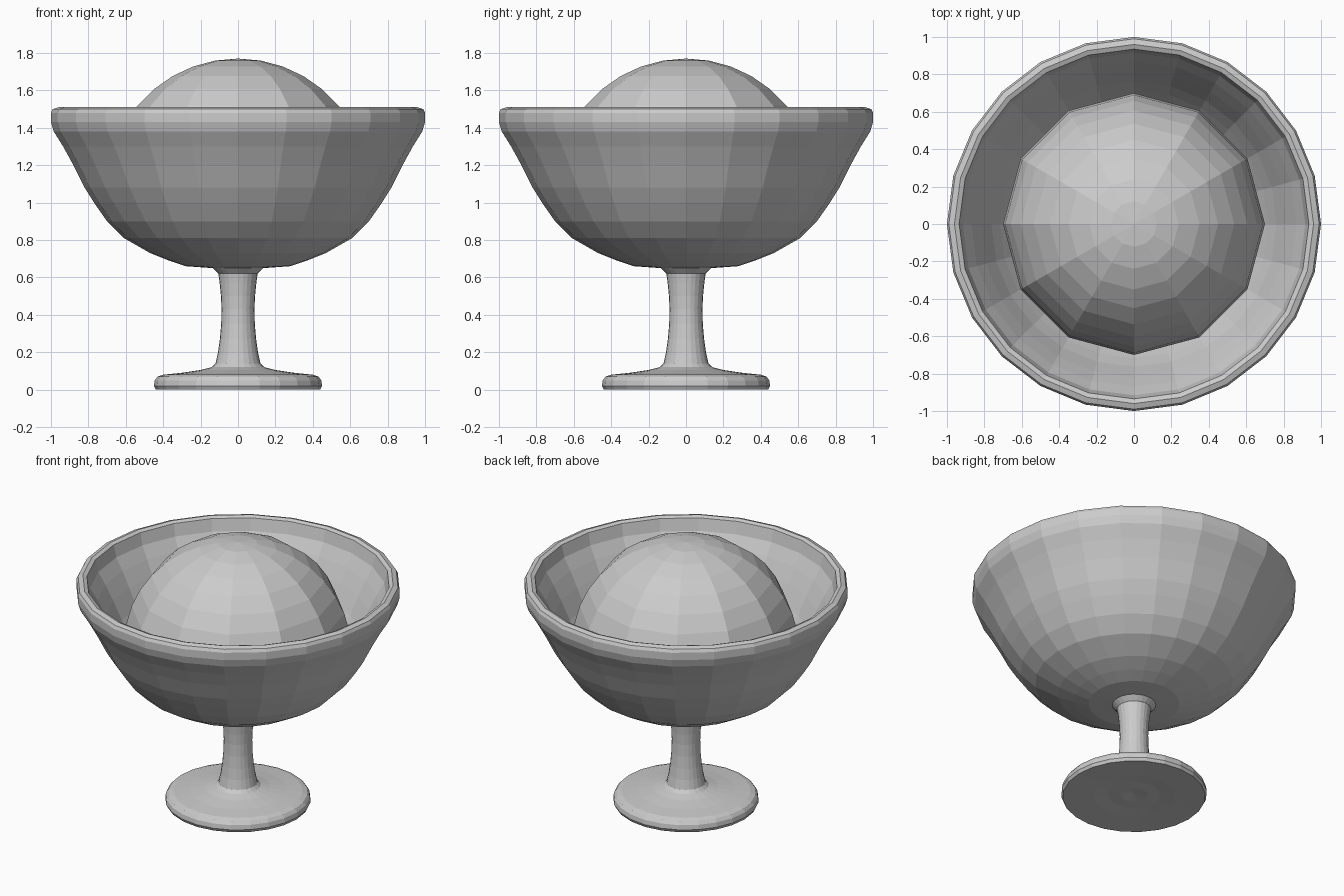
import bpy
import bmesh
from math import sin, cos, pi, radians

cube = bpy.data.objects.get("Cube")
if cube:
    bpy.data.objects.remove(cube, do_unlink=True)

grey = bpy.data.materials.new("plain_grey")
grey.use_nodes = True
colour = (0.6, 0.6, 0.6, 1)
grey.diffuse_color = colour
grey.node_tree.nodes["Principled BSDF"].inputs["Base Color"].default_value = colour


def lathe(name, profile, sides):
    """Spin an (r, z) profile about the z axis, with flat faces."""
    bm = bmesh.new()
    rings = []
    for r, z in profile:
        if r == 0:
            rings.append([bm.verts.new((0, 0, z))] * sides)
        else:
            rings.append([bm.verts.new((r * cos(2 * pi * i / sides),
                                        r * sin(2 * pi * i / sides), z))
                          for i in range(sides)])
    for a, b in zip(rings, rings[1:]):
        for i in range(sides):
            j = (i + 1) % sides
            corners = list(dict.fromkeys((a[i], a[j], b[j], b[i])))
            bm.faces.new(corners)
    bmesh.ops.recalc_face_normals(bm, faces=bm.faces)
    mesh = bpy.data.meshes.new(name)
    bm.to_mesh(mesh)
    bm.free()
    mesh.materials.append(grey)
    obj = bpy.data.objects.new(name, mesh)
    bpy.context.collection.objects.link(obj)
    return obj


# Bowl: outer wall going up, rounded rim, inner wall going down
outer = [(0, 0.65), (0.14, 0.65), (0.28, 0.66), (0.37, 0.69), (0.47, 0.73),
         (0.61, 0.81), (0.70, 0.90), (0.77, 1.00), (0.82, 1.08), (0.88, 1.20),
         (0.935, 1.30), (0.985, 1.38), (1.0, 1.43), (1.0, 1.48)]
rim = [(0.99, 1.50), (0.96, 1.51), (0.935, 1.50)]
inner = [(r * 0.93, z + 0.04) for r, z in reversed(outer[:-2])]
lathe("bowl", outer + rim + inner, 24)

# Foot and stem in one turned piece, hollowed slightly below
lathe("stem_and_foot", [
    (0, 0.02), (0.08, 0.01), (0.16, 0.012), (0.25, 0.005), (0.44, 0),
    (0.45, 0.02), (0.445, 0.05), (0.43, 0.07), (0.40, 0.08), (0.30, 0.09),
    (0.20, 0.105), (0.14, 0.12), (0.12, 0.14), (0.107, 0.20), (0.097, 0.27),
    (0.09, 0.35), (0.088, 0.43), (0.091, 0.50), (0.098, 0.57),
    (0.105, 0.62), (0.13, 0.645), (0.14, 0.655), (0, 0.655)], 24)

# Scoop: faceted half ball resting in the bowl
lathe("scoop", [(0, 1.07)] + [(0.7 * cos(radians(a)), 1.07 + 0.7 * sin(radians(a)))
                              for a in range(0, 90, 10)] + [(0, 1.77)], 12)
